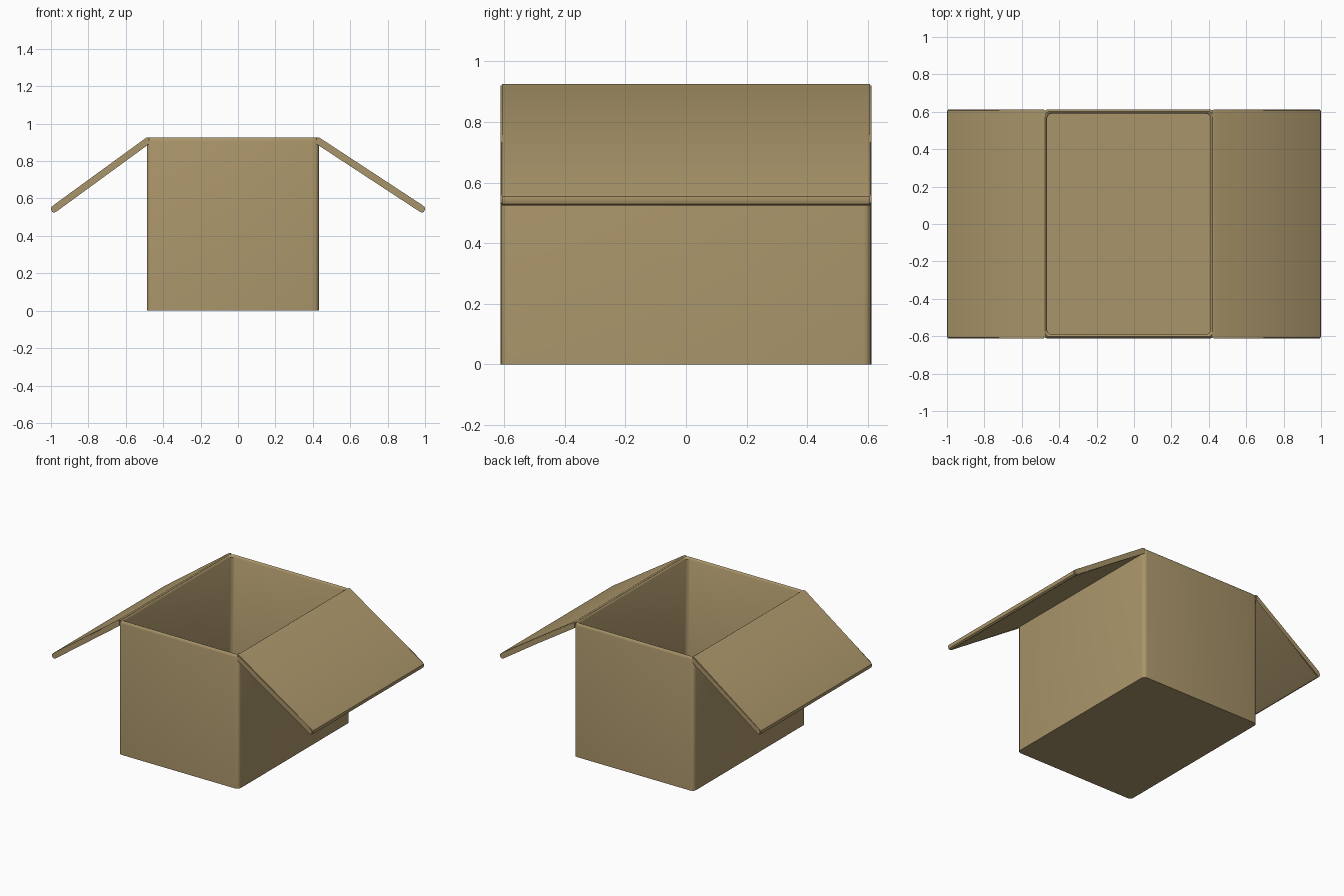
import bpy, bmesh, math

cube = bpy.data.objects.get("Cube")
if cube:
    bpy.data.objects.remove(cube)

# Cardboard colour
card = bpy.data.materials.new("cardboard tan")
card.use_nodes = True
TAN = (0.40, 0.30, 0.143, 1)
card.diffuse_color = TAN
card.node_tree.nodes["Principled BSDF"].inputs["Base Color"].default_value = TAN

X0, X1, HALF_Y, TOP = -0.487, 0.432, 0.612, 0.926


def finish(bm, name):
    bmesh.ops.recalc_face_normals(bm, faces=bm.faces)
    mesh = bpy.data.meshes.new(name)
    bm.to_mesh(mesh)
    bm.free()
    mesh.materials.append(card)
    obj = bpy.data.objects.new(name, mesh)
    bpy.context.collection.objects.link(obj)
    return obj


def smooth(obj):
    bpy.ops.object.select_all(action="DESELECT")
    obj.select_set(True)
    bpy.context.view_layer.objects.active = obj
    bpy.ops.object.shade_smooth_by_angle(angle=math.radians(35))


def rounded_ring(bm, inset, z, radius=0.026, steps=4):
    """Rounded rectangle of vertices, shrunk by inset."""
    cx, hx = (X0 + X1) / 2, (X1 - X0) / 2 - inset - radius
    hy = HALF_Y - inset - radius
    ring = []
    for quarter, (sx, sy) in enumerate([(1, 1), (-1, 1), (-1, -1), (1, -1)]):
        for i in range(steps + 1):
            a = (quarter + i / steps) * math.pi / 2
            ring.append(bm.verts.new((cx + sx * hx + radius * math.cos(a),
                                      sy * hy + radius * math.sin(a), z)))
    return ring


# Open box: outer wall, rounded rim, inner wall and floor
bm = bmesh.new()
section = [(0, 0), (0, TOP - 0.02), (0.003, TOP - 0.007), (0.01, TOP),
           (0.016, TOP - 0.003), (0.022, TOP - 0.013), (0.022, 0.02)]
rings = [rounded_ring(bm, inset, z) for inset, z in section]
for a, b in zip(rings, rings[1:]):
    for i in range(len(a)):
        j = (i + 1) % len(a)
        bm.faces.new((a[i], a[j], b[j], b[i]))
bm.faces.new(rings[0])
bm.faces.new(rings[-1])
smooth(finish(bm, "box_body"))


# Open side flaps: a sloping slab with a rounded free edge
def flap(name, hinge, side):
    tip = 1.0
    profile = [(hinge - 0.012, TOP), (hinge + 0.004, TOP - 0.001),
               (tip - 0.012, 0.563), (tip - 0.002, 0.554), (tip, 0.543),
               (tip - 0.005, 0.53), (tip - 0.016, 0.524), (tip - 0.028, 0.529),
               (hinge, 0.889), (hinge - 0.012, 0.889)]
    bm = bmesh.new()
    front, back = ([bm.verts.new((side * x, y, z)) for x, z in profile]
                   for y in (-HALF_Y, HALF_Y))
    caps = [bm.faces.new(front), bm.faces.new(back)]
    for i in range(len(profile)):
        j = (i + 1) % len(profile)
        bm.faces.new((front[i], front[j], back[j], back[i]))
    # Soften the two long cut edges
    edges = list({e for f in caps for e in f.edges})
    bmesh.ops.bevel(bm, geom=edges, offset=0.005, segments=2,
                    affect="EDGES", clamp_overlap=True)
    smooth(finish(bm, name))


flap("left_flap", X1, 1)
flap("right_flap", -X0, -1)
